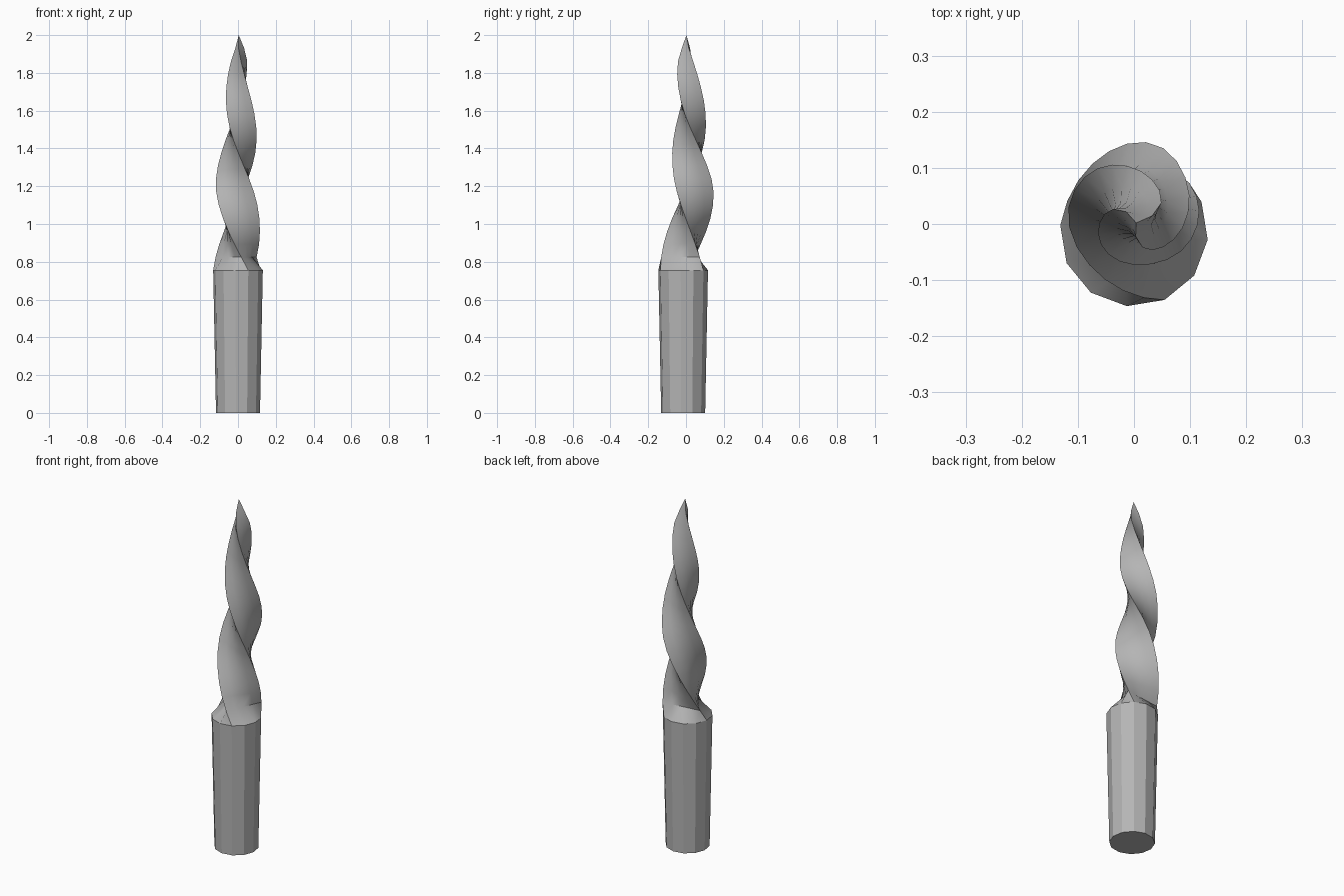
import bpy
import math
from mathutils import Vector

if "Cube" in bpy.data.objects:
    bpy.data.objects.remove(bpy.data.objects["Cube"])

SIDES = 12
TURN = 1.55          # height of one full twist
Z_SHOULDER = 0.755


def edge_angle(z):
    return math.radians(270 - 360 * (z - 0.86) / TURN)


def sample(keys, z):
    # smooth Catmull-Rom style interpolation through (z, value) keys
    n = len(keys)
    slope = []
    for i in range(n):
        a, b = keys[max(i - 1, 0)], keys[min(i + 1, n - 1)]
        slope.append((b[1] - a[1]) / (b[0] - a[0]))
    for i in range(n - 1):
        (z0, v0), (z1, v1) = keys[i], keys[i + 1]
        if z <= z1 or i == n - 2:
            h = z1 - z0
            t = (z - z0) / h
            return ((2*t**3 - 3*t**2 + 1) * v0 + (t**3 - 2*t**2 + t) * h * slope[i]
                    + (3*t**2 - 2*t**3) * v1 + (t**3 - t**2) * h * slope[i + 1])


RADIUS = [(0.755, 0.132), (0.87, 0.124), (1.0, 0.119), (1.2, 0.117), (1.35, 0.106),
          (1.5, 0.094), (1.75, 0.067), (1.87, 0.048), (2.0, 0.0)]
CENTRE_X = [(0.755, 0.0), (1.1, -0.004), (1.4, 0.002), (1.75, 0.008), (1.87, 0.009), (2.0, 0.004)]
CENTRE_Y = [(0.755, -0.015), (0.87, 0.0), (1.1, 0.025), (1.25, 0.034), (1.4, 0.03),
            (1.6, 0.019), (1.8, 0.01), (2.0, 0.002)]

# Dark grey
grey = bpy.data.materials.new("dark_grey")
grey.diffuse_color = (0.46, 0.46, 0.46, 1)
grey.use_nodes = True
grey.node_tree.nodes["Principled BSDF"].inputs["Base Color"].default_value = grey.diffuse_color


def ring(z, r, cx, cy, blend, angle):
    # 12 points morphing from a round polygon (0) to a three-edged flute (1)
    pts = []
    for i in range(SIDES):
        k, t = i // 4, (i % 4) / 4
        a, a0 = (angle + 2 * math.pi * f for f in (i / SIDES, k / 3))
        a1 = a0 + 2 * math.pi / 3
        round_p = Vector((math.cos(a), math.sin(a)))
        p0 = Vector((math.cos(a0), math.sin(a0)))
        p1 = Vector((math.cos(a1), math.sin(a1)))
        flute = p0.lerp(p1, t) * (1 - 0.06 * math.sin(math.pi * t))
        p = round_p.lerp(flute, blend) * r
        pts.append((p.x + cx, p.y + cy, z))
    return pts


def loft(name, rings, base=False, tip=None):
    verts = [p for rg in rings for p in rg]
    faces = []
    for j in range(len(rings) - 1):
        for i in range(SIDES):
            n = (i + 1) % SIDES
            faces.append((j*SIDES + i, j*SIDES + n, (j+1)*SIDES + n, (j+1)*SIDES + i))
    if base:
        faces.append(tuple(reversed(range(SIDES))))
    if tip:
        last = (len(rings) - 1) * SIDES
        verts.append(tip)
        faces += [(last + i, last + (i + 1) % SIDES, len(verts) - 1) for i in range(SIDES)]
    me = bpy.data.meshes.new(name)
    me.from_pydata(verts, [], faces)
    me.materials.append(grey)
    ob = bpy.data.objects.new(name, me)
    bpy.context.collection.objects.link(ob)
    return ob


# Faceted shank, slightly wider at the top
start = edge_angle(Z_SHOULDER)
loft("shank", [ring(0, 0.117, 0, -0.015, 0, start),
               ring(Z_SHOULDER, 0.132, 0, -0.015, 0, start)], base=True)

# Twisted three-edged blade, tapering to a point
rings = []
N = 18
for j in range(N):
    z = Z_SHOULDER + (2 - Z_SHOULDER) * j / N
    rings.append(ring(z, sample(RADIUS, z), sample(CENTRE_X, z), sample(CENTRE_Y, z),
                      min(1, j), edge_angle(z)))
blade = loft("twisted_blade", rings, tip=(0.004, 0.002, 2))

# Smooth flutes, sharp edges
bpy.ops.object.select_all(action='DESELECT')
blade.select_set(True)
bpy.context.view_layer.objects.active = blade
bpy.ops.object.shade_smooth_by_angle(angle=math.radians(40))
